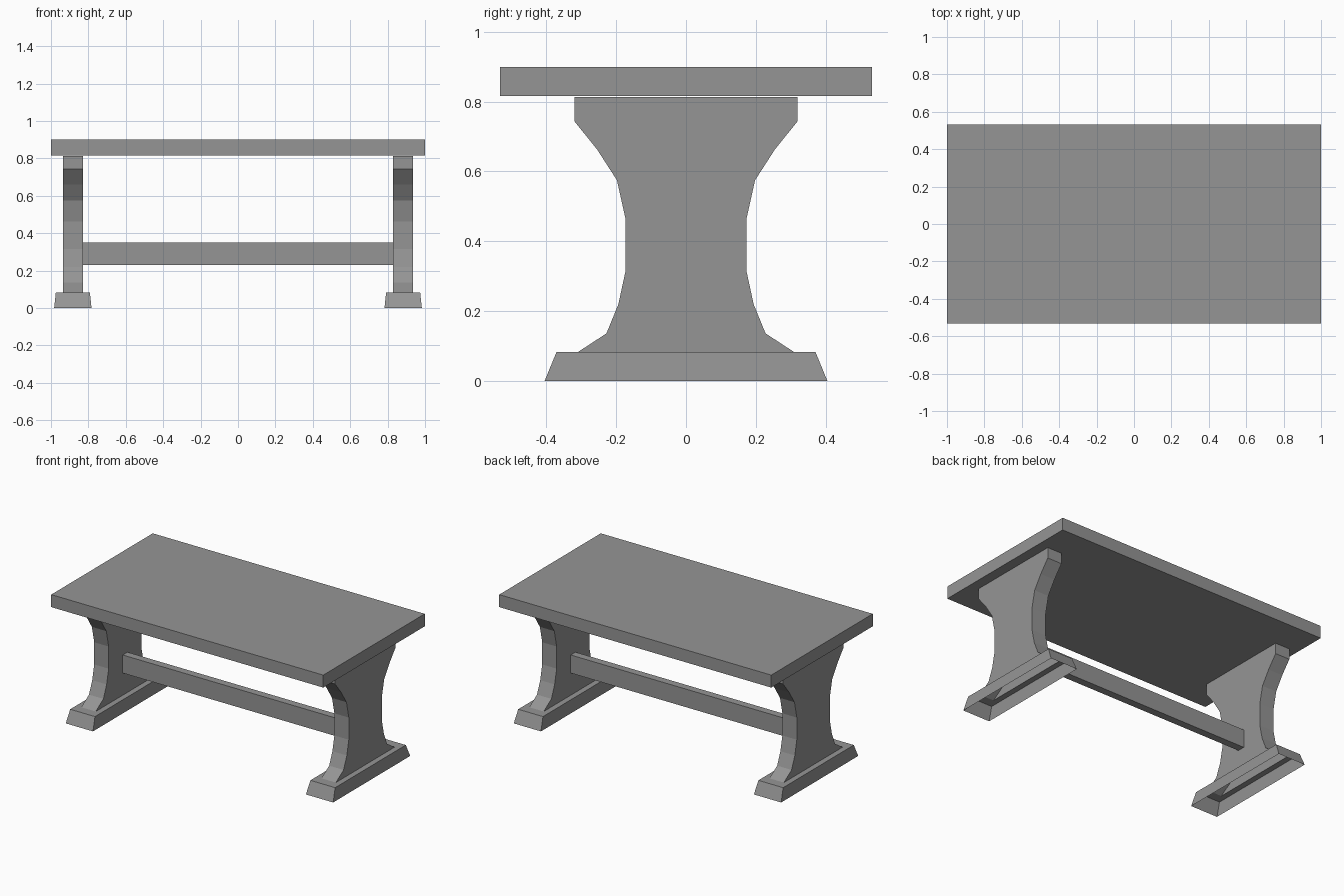
import bpy
import bmesh

if "Cube" in bpy.data.objects:
    bpy.data.objects.remove(bpy.data.objects["Cube"], do_unlink=True)

# Single plain grey finish
grey = bpy.data.materials.new("plain_grey")
grey.use_nodes = True
COLOUR = (0.3, 0.3, 0.3, 1)
grey.diffuse_color = COLOUR
grey.node_tree.nodes["Principled BSDF"].inputs["Base Color"].default_value = COLOUR

SUPPORT_X = 0.883
LEG_HALF = 0.053
FOOT_H = 0.083


def finish(name, bm):
    bmesh.ops.recalc_face_normals(bm, faces=bm.faces)
    mesh = bpy.data.meshes.new(name)
    bm.to_mesh(mesh)
    bm.free()
    mesh.materials.append(grey)
    obj = bpy.data.objects.new(name, mesh)
    bpy.context.collection.objects.link(obj)
    return obj


def box(name, size, z):
    bm = bmesh.new()
    bmesh.ops.create_cube(bm, size=1)
    bmesh.ops.scale(bm, vec=size, verts=bm.verts)
    bmesh.ops.translate(bm, vec=(0, 0, z), verts=bm.verts)
    return finish(name, bm)


def foot(name, x):
    # Hollow tapered shell: sloping walls, then a flat rim round the leg
    bm = bmesh.new()
    loops = []
    for hx, hy, z in ((0.1, 0.405, 0), (0.091, 0.371, FOOT_H), (LEG_HALF, 0.309, FOOT_H)):
        corners = ((-1, -1), (1, -1), (1, 1), (-1, 1))
        loops.append([bm.verts.new((x + sx * hx, sy * hy, z)) for sx, sy in corners])
    for lower, upper in zip(loops, loops[1:]):
        for i in range(4):
            j = (i + 1) % 4
            bm.faces.new((lower[i], lower[j], upper[j], upper[i]))
    return finish(name, bm)


def leg(name, x):
    # Waisted board, open where it meets the hollow foot
    half = [(0.309, FOOT_H), (0.228, 0.136), (0.194, 0.219), (0.173, 0.316),
            (0.173, 0.463), (0.198, 0.575), (0.254, 0.662), (0.319, 0.743), (0.319, 0.814)]
    outline = half + [(-y, z) for y, z in reversed(half)]
    bm = bmesh.new()
    inner, outer = ([bm.verts.new((x + s * LEG_HALF, y, z)) for y, z in outline]
                    for s in (-1, 1))
    bm.faces.new(inner)
    bm.faces.new(outer[::-1])
    for i in range(len(outline) - 1):
        bm.faces.new((inner[i], outer[i], outer[i + 1], inner[i + 1]))
    return finish(name, bm)


# Top and stretcher
box("table_top", (2, 1.066, 0.083), 0.8585)
box("stretcher", (2 * (SUPPORT_X - LEG_HALF), 0.05, 0.12), 0.29)

# Pair of end supports
for side, sign in (("left", 1), ("right", -1)):
    foot(side + "_foot", sign * SUPPORT_X)
    leg(side + "_leg", sign * SUPPORT_X)
